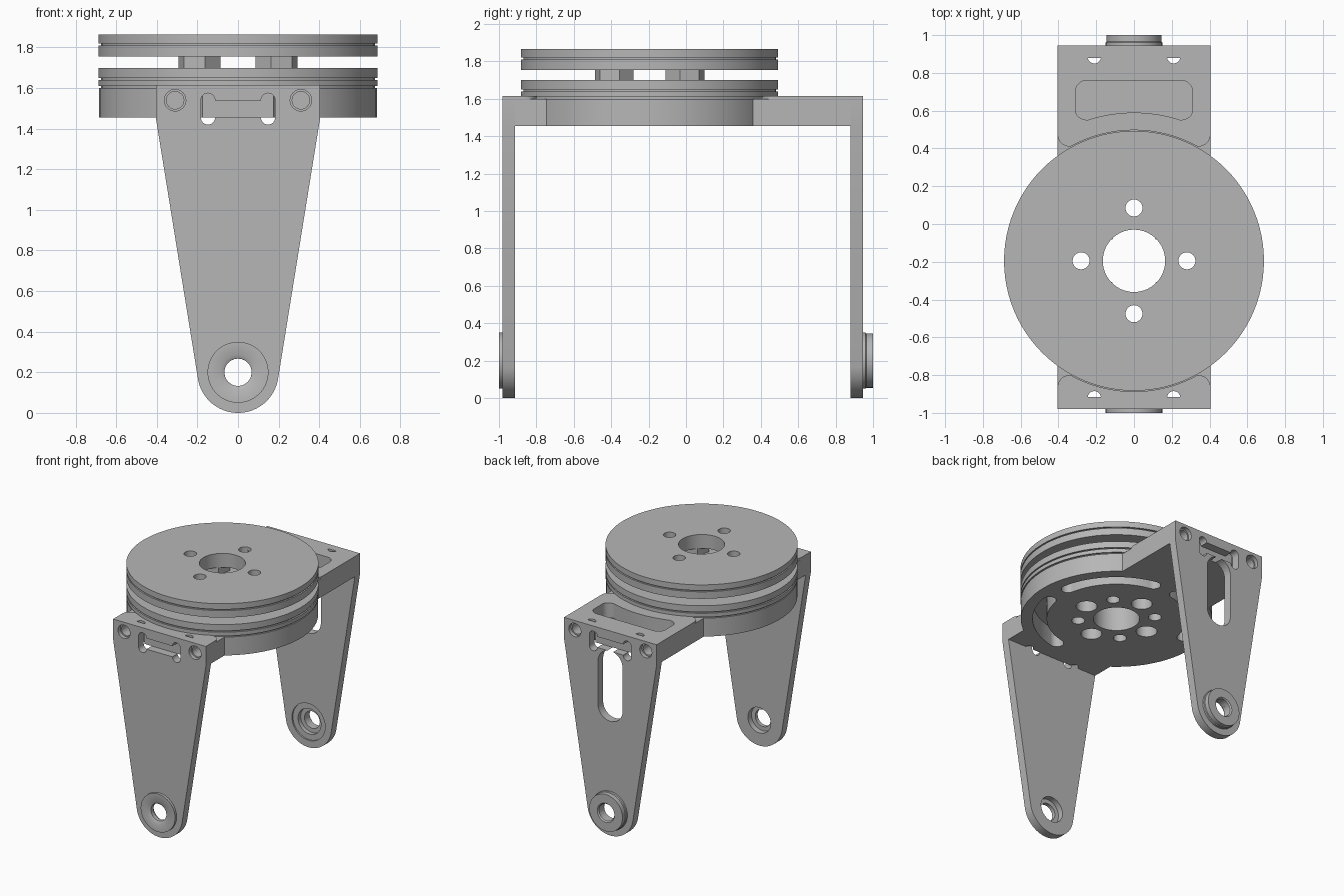
import bpy, bmesh
from math import sin, cos, pi, radians
from mathutils import Matrix

cube = bpy.data.objects.get("Cube")
if cube:
    bpy.data.objects.remove(cube, do_unlink=True)

grey = bpy.data.materials.new("machined_grey")
grey.use_nodes = True
grey.diffuse_color = (0.47, 0.47, 0.47, 1)
grey.node_tree.nodes["Principled BSDF"].inputs["Base Color"].default_value = (0.47, 0.47, 0.47, 1)

CY = -0.195                     # turntable centre in y
FLOOR, DECK, LIP = 1.455, 1.6, 1.615
HALF = 0.405                    # half width of the bracket


def arc(cx, cy, r, a0, a1, n=10):
    return [(cx + r * cos(radians(a0 + (a1 - a0) * i / n)),
             cy + r * sin(radians(a0 + (a1 - a0) * i / n))) for i in range(n + 1)]


def circle(cx, cy, r, n=40):
    return arc(cx, cy, r, 0, 360, n)[:-1]


def rect(x0, y0, x1, y1):
    return [(x0, y0), (x1, y0), (x1, y1), (x0, y1)]


def finish(name, bm):
    bmesh.ops.recalc_face_normals(bm, faces=bm.faces)
    mesh = bpy.data.meshes.new(name)
    bm.to_mesh(mesh)
    bm.free()
    mesh.materials.append(grey)
    obj = bpy.data.objects.new(name, mesh)
    bpy.context.collection.objects.link(obj)
    return obj


def prism(name, pts, lo, hi, upright=False):
    """Extrude an outline along z, or along y when upright."""
    bm = bmesh.new()
    place = (lambda u, v, w: (u, w, v)) if upright else (lambda u, v, w: (u, v, w))
    a = [bm.verts.new(place(u, v, lo)) for u, v in pts]
    b = [bm.verts.new(place(u, v, hi)) for u, v in pts]
    bm.faces.new(a)
    bm.faces.new(b[::-1])
    for i in range(len(pts)):
        j = (i + 1) % len(pts)
        bm.faces.new((a[i], b[i], b[j], a[j]))
    return finish(name, bm)


def lathe(name, profile, matrix, n=96):
    """Spin a closed (radius, height) profile about its axis."""
    bm = bmesh.new()
    rings = [[bm.verts.new((r * cos(2 * pi * i / n), r * sin(2 * pi * i / n), z))
              for r, z in profile] for i in range(n)]
    for i in range(n):
        p, q = rings[i], rings[(i + 1) % n]
        for k in range(len(profile)):
            m = (k + 1) % len(profile)
            bm.faces.new((p[k], q[k], q[m], p[m]))
    bm.transform(matrix)
    return finish(name, bm)


def combine(obj, tool, op):
    mod = obj.modifiers.new("bool", 'BOOLEAN')
    mod.operation, mod.solver, mod.object = op, 'EXACT', tool
    dg = bpy.context.evaluated_depsgraph_get()
    mesh = bpy.data.meshes.new_from_object(obj.evaluated_get(dg))
    obj.modifiers.clear()
    obj.data = mesh
    bpy.data.objects.remove(tool, do_unlink=True)


def cut(obj, pts, lo, hi, upright=False):
    combine(obj, prism("cutter", pts, lo, hi, upright), 'DIFFERENCE')


def polar(r, deg):
    return r * cos(radians(deg)), CY + r * sin(radians(deg))


disc_axis = Matrix.Translation((0, CY, 0))

# Base ring joined with the two bracket blocks
base = lathe("base_ring", [(0.165, FLOOR), (0.685, FLOOR), (0.685, DECK), (0.165, DECK)], disc_axis)
back_in, back_out, front_in, front_out = 0.88, 0.945, -0.915, -0.98
for y0, y1 in ((0.25, back_in), (front_in, -0.65)):
    combine(base, prism("block", rect(-HALF, y0, HALF, y1), FLOOR, DECK), 'UNION')

# Raised lips on the blocks, rounded toward the disc
lips = []
for name, end, edge, s in (("back_lip", back_in, 0.41, 1), ("front_lip", front_in, -0.8, -1)):
    c, r = edge + s * 0.065, 0.065
    pts = [(HALF, end), (-HALF, end)] + arc(-HALF + r, c, r, 180, 180 + s * 90) \
        + arc(HALF - r, c, r, -s * 90, 0)
    lip = prism(name, pts, DECK, LIP)
    cut(lip, circle(0, CY, 0.692, 96), DECK - 0.1, LIP + 0.1)
    lips.append(lip)

# Curved arc slots and bolt holes under the base ring
for k in range(4):
    d = 45 + 90 * k
    ro, ri, span = 0.6, 0.5, 34
    mid = (ro + ri) / 2
    e1, e0 = polar(mid, d + span), polar(mid, d - span)
    slot = arc(0, CY, ro, d - span, d + span, 20) \
        + arc(*e1, 0.05, d + span, d + span + 180)[1:-1] \
        + arc(0, CY, ri, d + span, d - span, 20) \
        + arc(*e0, 0.05, d - span + 180, d - span + 360)[1:-1]
    cut(base, slot, FLOOR - 0.1, DECK + 0.1)
    cut(base, circle(*polar(0.275, d), 0.047), FLOOR - 0.1, DECK + 0.1)
    cut(base, circle(*polar(0.28, d + 45), 0.075), FLOOR - 0.1, DECK + 0.1)

# Vertical half holes beside the arms, and the pocket in the back block
pocket = arc(0, CY, 0.785, 108.5, 71.5, 16) + arc(0.26, 0.605, 0.05, -70, 0) \
    + arc(0.25, 0.7, 0.06, 0, 90) + arc(-0.25, 0.7, 0.06, 90, 180) \
    + arc(-0.26, 0.605, 0.05, 180, 250)
for part in [base] + lips:
    for x in (-0.21, 0.21):
        for y in (0.885, -0.92):
            cut(part, circle(x, y, 0.035), FLOOR - 0.1, LIP + 0.1)
for part in (base, lips[0]):
    cut(part, pocket, 1.5, LIP + 0.1)

# Tapered arms with pivot holes, key slots and bolt holes
outline = [(HALF, FLOOR), (HALF, LIP), (-HALF, LIP), (-HALF, FLOOR)] \
    + arc(0, 0.2, 0.2, 189.2, 350.8, 32)
for name, inner, outer, s in (("back_arm", back_in, back_out, 1), ("front_arm", front_in, front_out, -1)):
    arm = prism(name, outline, inner, outer, True)
    far, near = outer + s * 0.1, inner - s * 0.1
    cut(arm, circle(0, 0.2, 0.067), near, far, True)
    cut(arm, circle(0, 0.2, 0.1), near, inner + s * 0.045, True)
    cut(arm, rect(-0.183, FLOOR, 0.183, 1.54), near, far, True)
    for x in (-0.148, 0.148):
        for z in (FLOOR, 1.54):
            cut(arm, circle(x, z, 0.035, 24), near, far, True)
    for x in (-0.31, 0.31):
        cut(arm, circle(x, 1.54, 0.053), outer - s * 0.03, far, True)
        cut(arm, circle(x, 1.54, 0.043), near, far, True)
        cut(base, circle(x, 1.54, 0.043), inner - s * 0.06, far, True)
    if s > 0:
        cut(arm, circle(0, 0.2, 0.145), near, inner + 0.012, True)
        cut(arm, arc(0, 1.35, 0.108, 0, 180, 16) + arc(0, 1.01, 0.108, 180, 360, 16), near, far, True)

# Pivot bosses on the outer faces of the arms
front_axis = Matrix.Translation((0, front_out, 0.2)) @ Matrix.Rotation(pi / 2, 4, 'X')
back_axis = Matrix.Translation((0, back_out, 0.2)) @ Matrix.Rotation(-pi / 2, 4, 'X')
lathe("front_boss", [(0.067, 0), (0.15, 0), (0.15, 0.02), (0.085, 0.02), (0.067, 0.01)], front_axis, 64)
lathe("back_boss", [(0.067, 0), (0.15, 0), (0.15, 0.015), (0.145, 0.02), (0.145, 0.055),
                    (0.075, 0.055), (0.067, 0.045)], back_axis, 64)

# Grooved ring above the base, and grooved top plate
R, G, B = 0.688, 0.675, 0.165
ring = lathe("bearing_ring", [(B, DECK), (G, DECK), (G, 1.61), (R, 1.61), (R, 1.64), (G, 1.64),
                              (G, 1.65), (R, 1.65), (R, 1.7), (B, 1.7)], disc_axis)
top = lathe("top_plate", [(B, 1.755), (R, 1.755), (R, 1.81), (G, 1.81), (G, 1.82),
                          (R, 1.82), (R, 1.865), (B, 1.865)], disc_axis)
for k in range(4):
    for part in (ring, top):
        cut(part, circle(*polar(0.28, 90 * k), 0.045), DECK - 0.1, 2)

    # Hexagonal spacers between ring and top plate
    d = 45 + 90 * k
    prism("spacer_%d" % (k + 1), arc(*polar(0.268, d), 0.107, d, d + 360, 6)[:-1], 1.7, 1.755)

# Smooth shading with sharp edges kept
bpy.ops.object.select_all(action='DESELECT')
for obj in bpy.context.collection.objects:
    if obj.type == 'MESH':
        obj.select_set(True)
        bpy.context.view_layer.objects.active = obj
bpy.ops.object.shade_smooth_by_angle(angle=radians(30))
